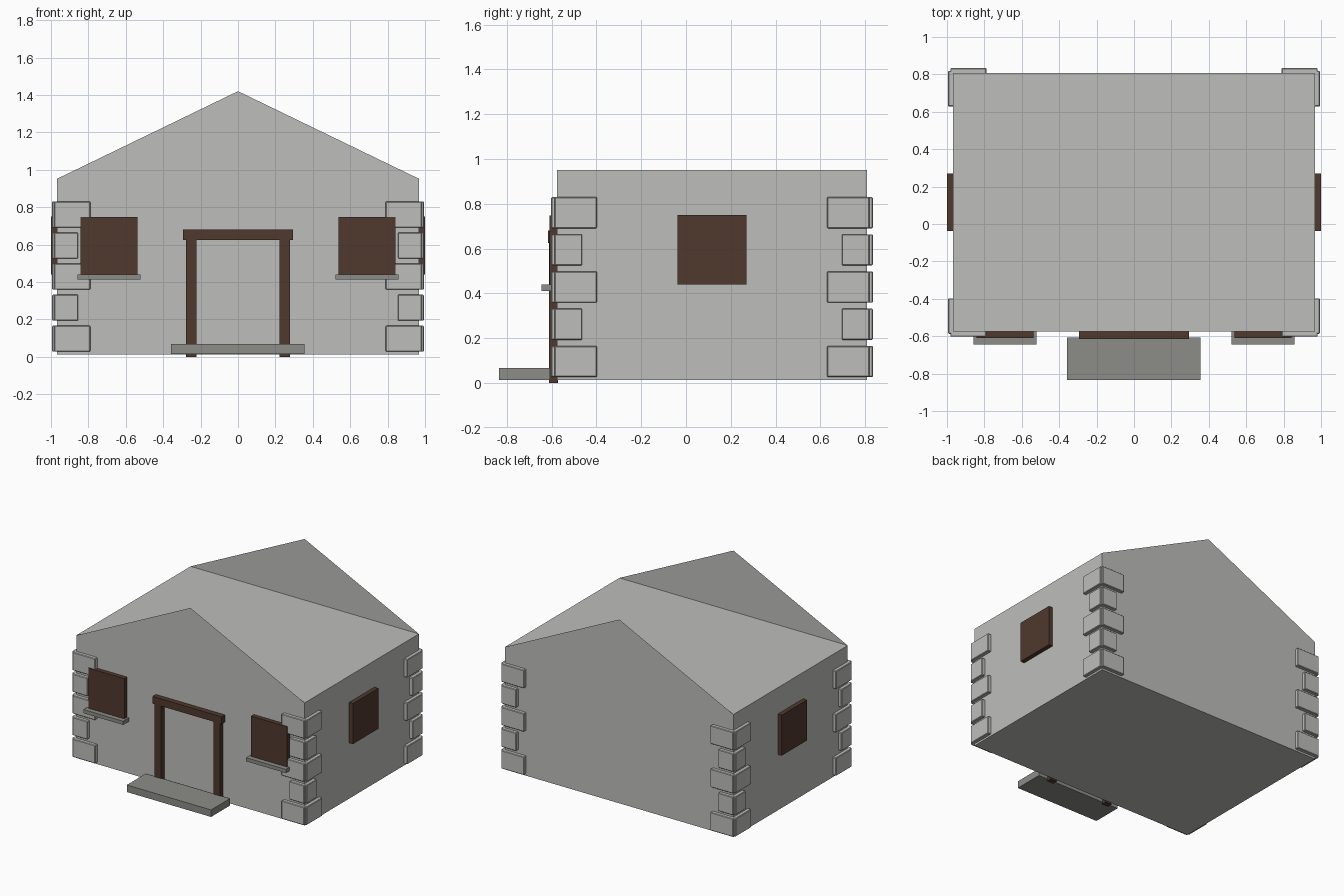
import bpy, bmesh

if "Cube" in bpy.data.objects:
    bpy.data.objects.remove(bpy.data.objects["Cube"])


def material(name, rgb):
    m = bpy.data.materials.new(name)
    m.diffuse_color = (*rgb, 1)
    m.use_nodes = True
    m.node_tree.nodes["Principled BSDF"].inputs["Base Color"].default_value = m.diffuse_color
    return m


STONE = material("pale_stone", (0.515, 0.515, 0.5))
WOOD = material("dark_wood", (0.079, 0.041, 0.027))
SLAB = material("grey_slab", (0.262, 0.265, 0.242))

X, Y0, Y1, Z0, EAVE, PEAK = 0.967, -0.575, 0.807, 0.013, 0.952, 1.42


def finish(name, bm, mat):
    me = bpy.data.meshes.new(name)
    bm.to_mesh(me)
    bm.free()
    me.materials.append(mat)
    ob = bpy.data.objects.new(name, me)
    bpy.context.collection.objects.link(ob)
    return ob


def box(name, x, y, z, mat, bevel=0):
    bm = bmesh.new()
    bmesh.ops.create_cube(bm, size=1)
    lo = (min(x), min(y), min(z))
    hi = (max(x), max(y), max(z))
    for v in bm.verts:
        v.co = [lo[i] if v.co[i] < 0 else hi[i] for i in range(3)]
    if bevel:
        bmesh.ops.bevel(bm, geom=bm.edges[:], offset=bevel, segments=1, affect='EDGES')
    return finish(name, bm, mat)


# house body with a flat top
box("house_body", (-X, X), (Y0, Y1), (Z0, EAVE), STONE)

# paper-thin gable triangles standing on the front and back walls
for name, y, s in (("front_gable", Y0, 1), ("back_gable", Y1, -1)):
    bm = bmesh.new()
    bm.faces.new([bm.verts.new(p) for p in
                  ((-s * X, y, EAVE), (s * X, y, EAVE), (0, y, PEAK))])
    finish(name, bm, STONE)

# corner stones: alternating long and short, two plates per corner
for s, side in ((-1, "left"), (1, "right")):
    for y, d, end in ((Y0, -1, "front"), (Y1, 1, "back")):
        for i in range(5):
            z = (0.027 + 0.166 * i, 0.166 + 0.166 * i)
            w = 0.178 if i % 2 == 0 else 0.112
            tag = f"{end}_{side}_{i + 1}"
            box("corner_stone_face_" + tag, (s * (X - w), s * (X + 0.015)),
                (y - d * 0.01, y + d * 0.027), z, STONE, 0.004)
            box("corner_stone_side_" + tag, (s * (X - 0.01), s * (X + 0.027)),
                (y - d * w, y + d * 0.012), z, STONE, 0.004)

# shutters and sills, mirrored left and right
for s, side in ((-1, "left"), (1, "right")):
    box("front_window_" + side, (s * 0.537, s * 0.842), (-0.609, Y0 + 0.01), (0.44, 0.748), WOOD)
    box("window_sill_" + side, (s * 0.521, s * 0.857), (-0.645, Y0 + 0.01), (0.412, 0.44), SLAB)
    box("side_window_" + side, (s * (X - 0.01), s * 1.0), (-0.037, 0.27), (0.44, 0.75), WOOD)
    # door posts
    box("door_post_" + side, (s * 0.222, s * 0.277), (-0.612, Y0 + 0.003), (0.0, 0.63), WOOD)

# door lintel and step
box("door_lintel", (-0.293, 0.293), (-0.616, Y0 + 0.005), (0.625, 0.68), WOOD)
box("door_step", (-0.358, 0.356), (-0.834, -0.606), (0.014, 0.068), SLAB)
